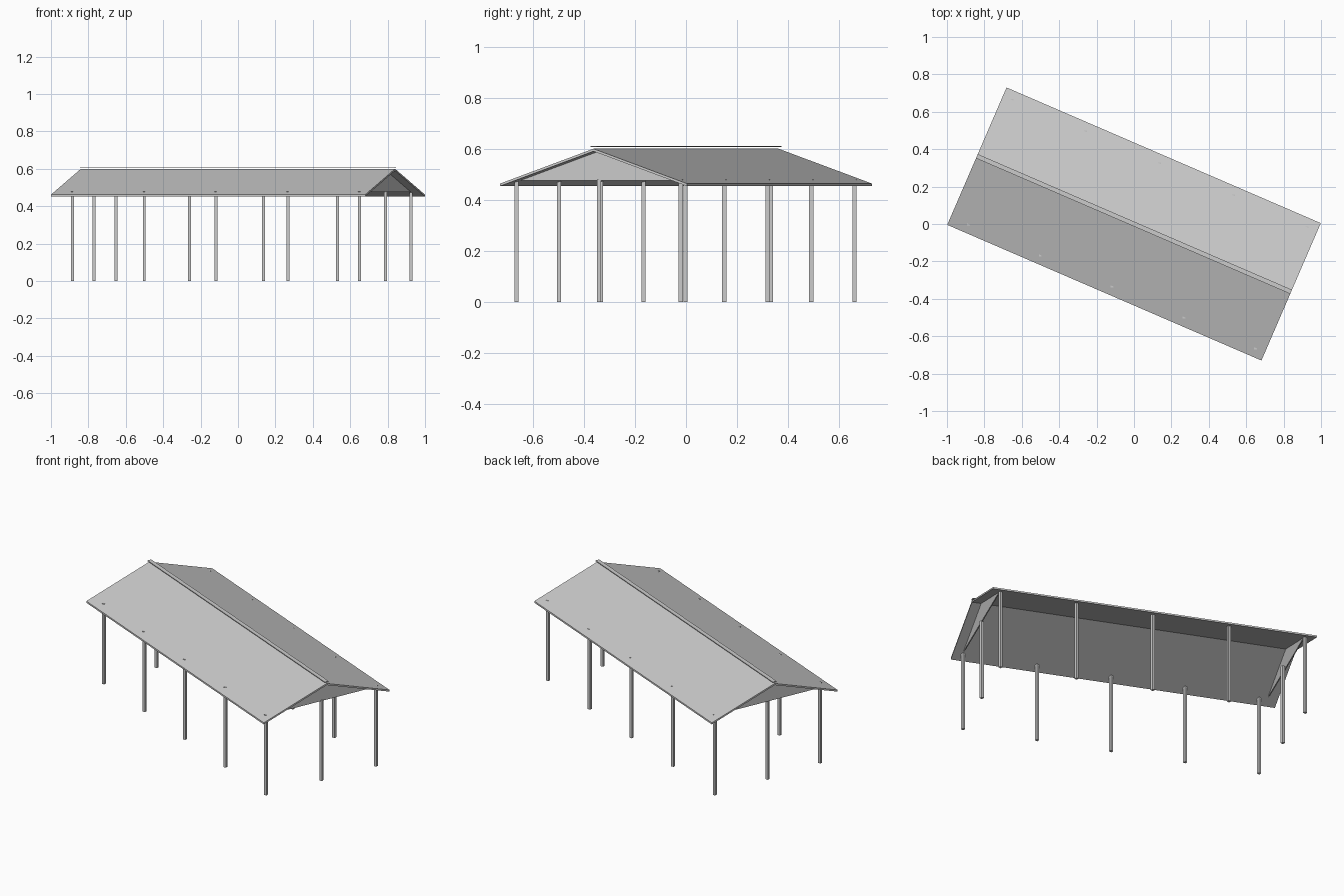
import bpy, math
from mathutils import Matrix

if "Cube" in bpy.data.objects:
    bpy.data.objects.remove(bpy.data.objects["Cube"])

ANGLE = math.radians(-23.35)
ROT = Matrix.Rotation(ANGLE, 4, 'Z')


def prism(name, profile, u0, u1):
    """Extrude a (v, z) profile along the shelter's long axis."""
    n = len(profile)
    verts = [(u, v, z) for u in (u0, u1) for v, z in profile]
    faces = [tuple(reversed(range(n))), tuple(range(n, 2 * n))]
    faces += [(i, (i + 1) % n, n + (i + 1) % n, n + i) for i in range(n)]
    mesh = bpy.data.meshes.new(name)
    mesh.from_pydata(verts, [], faces)
    ob = bpy.data.objects.new(name, mesh)
    ob.matrix_world = ROT
    bpy.context.collection.objects.link(ob)
    return ob


def post(name, u, v, size=0.016, height=0.48):
    """Square post, aligned with the world axes."""
    p = ROT @ Matrix.Translation((u, v, height / 2))
    bpy.ops.mesh.primitive_cube_add(size=1, location=p.translation)
    ob = bpy.context.object
    ob.name = name
    ob.scale = (size, size, height)


# Roof: thin gabled sheet
prism("roof", [(-0.40, 0.453), (0, 0.590), (0.40, 0.453),
               (0.40, 0.463), (0, 0.600), (-0.40, 0.463)], -0.915, 0.915)

# Ridge cap: narrow strip raised above the ridge
prism("ridge_cap", [(-0.012, 0.607), (0.012, 0.607),
                    (0.012, 0.611), (-0.012, 0.611)], -0.915, 0.915)

# Gable panels above the end posts
for side, u in (("left", -0.86), ("right", 0.86)):
    prism("gable_" + side, [(-0.345, 0.475), (0.345, 0.475), (0, 0.592)],
          u - 0.003, u + 0.003)

# Posts: five along each eave, one in the middle of each end
for i in range(5):
    post(f"front_post_{i + 1}", -0.812 + 0.418 * i, -0.352)
    post(f"back_post_{i + 1}", -0.862 + 0.43 * i, 0.348)
post("left_end_post", -0.84, 0.0)
post("right_end_post", 0.86, 0.0)
